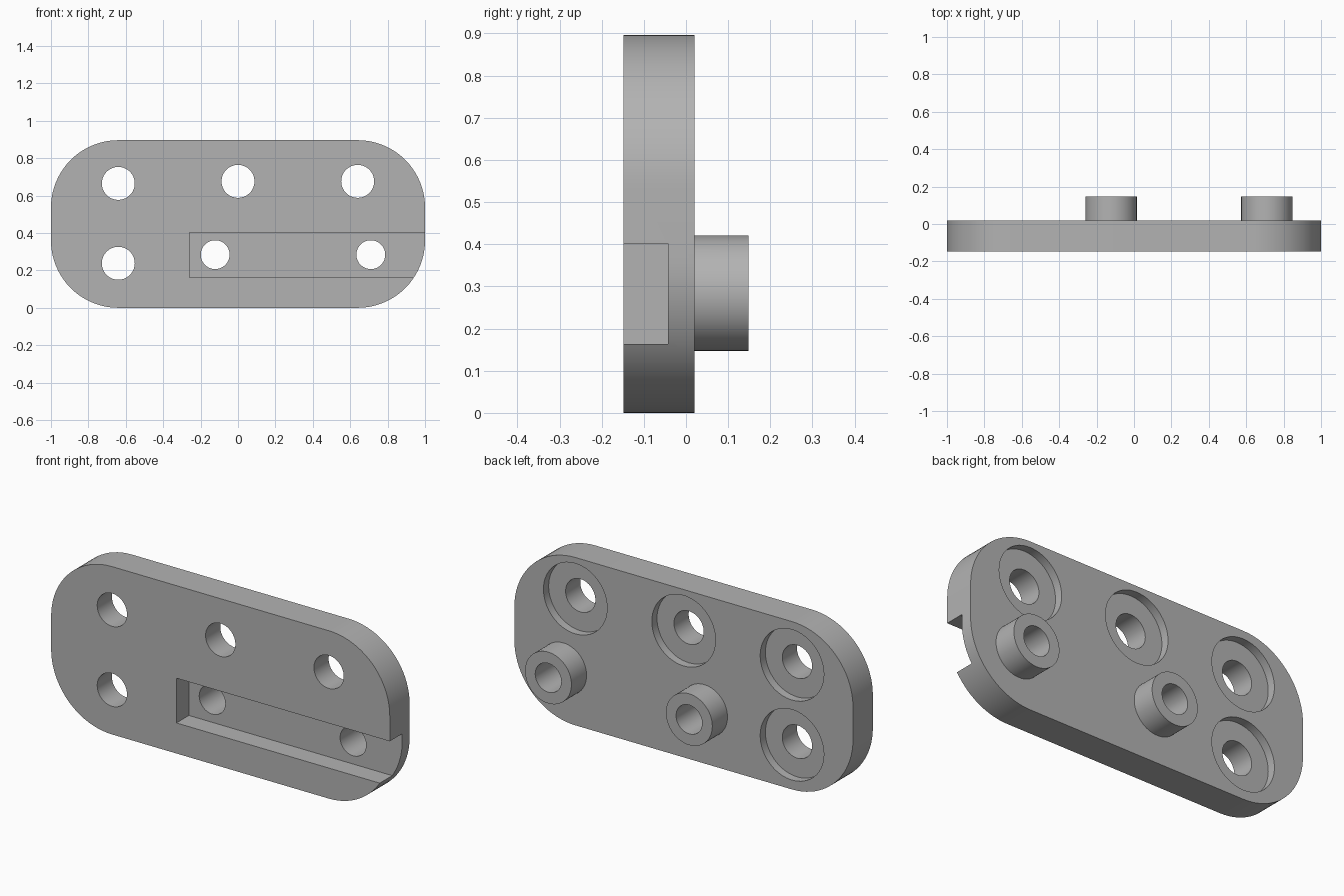
import bpy
import bmesh
import math

cube = bpy.data.objects.get("Cube")
if cube:
    bpy.data.objects.remove(cube, do_unlink=True)

FRONT, BACK, BOSS_END = -0.148, 0.02, 0.148
HEIGHT, CORNER = 0.896, 0.36

grey = bpy.data.materials.new("plain grey")
grey.use_nodes = True
grey.diffuse_color = (0.45, 0.45, 0.45, 1)
grey.node_tree.nodes["Principled BSDF"].inputs["Base Color"].default_value = grey.diffuse_color


def prism(name, outline, y0, y1):
    """Extrude an x-z outline from y0 to y1."""
    bm = bmesh.new()
    face = bm.faces.new([bm.verts.new((x, y0, z)) for x, z in outline])
    side = bmesh.ops.extrude_face_region(bm, geom=[face])["geom"]
    moved = [v for v in side if isinstance(v, bmesh.types.BMVert)]
    bmesh.ops.translate(bm, verts=moved, vec=(0, y1 - y0, 0))
    bmesh.ops.recalc_face_normals(bm, faces=bm.faces)
    mesh = bpy.data.meshes.new(name)
    bm.to_mesh(mesh)
    bm.free()
    mesh.materials.append(grey)
    obj = bpy.data.objects.new(name, mesh)
    bpy.context.collection.objects.link(obj)
    return obj


def arc(x, z, r, start, sweep, steps):
    angles = [math.radians(start + sweep * i / steps) for i in range(steps + 1)]
    return [(x + r * math.cos(a), z + r * math.sin(a)) for a in angles]


def cylinder(name, x, z, r, y0, y1):
    return prism(name, arc(x, z, r, 0, 360, 64)[:-1], y0, y1)


def combine(target, tool, operation):
    mod = target.modifiers.new(operation, "BOOLEAN")
    mod.operation, mod.solver, mod.object = operation, "EXACT", tool
    bpy.context.view_layer.objects.active = target
    bpy.ops.object.modifier_apply(modifier=mod.name)
    bpy.data.objects.remove(tool, do_unlink=True)


# Plate with four rounded corners
cx, top, bottom = 1 - CORNER, HEIGHT - CORNER, CORNER
corners = [(cx, top, 0), (-cx, top, 90), (-cx, bottom, 180), (cx, bottom, 270)]
outline = [p for x, z, start in corners for p in arc(x, z, CORNER, start, 90, 20)]
plate = prism("mounting_plate", outline, FRONT, BACK)

# Slot in the front, open at the left end
slot = [(-0.26, 0.163), (1.2, 0.163), (1.2, 0.402), (-0.26, 0.402)]
combine(plate, prism("slot_cutter", slot, FRONT - 0.1, -0.043), "DIFFERENCE")

# Screw holes with counterbores in the back
for x, z in [(-0.64, 0.665), (-0.64, 0.238), (0, 0.676), (0.64, 0.676)]:
    combine(plate, cylinder("hole_cutter", x, z, 0.088, -0.3, 0.3), "DIFFERENCE")
    combine(plate, cylinder("bore_cutter", x, z, 0.188, BACK - 0.044, 0.3), "DIFFERENCE")

# Hollow bosses on the back
for x in (-0.122, 0.71):
    combine(plate, cylinder("boss", x, 0.284, 0.137, BACK - 0.03, BOSS_END), "UNION")
    combine(plate, cylinder("boss_hole_cutter", x, 0.284, 0.077, -0.3, 0.3), "DIFFERENCE")

bpy.ops.object.select_all(action="DESELECT")
plate.select_set(True)
bpy.context.view_layer.objects.active = plate
bpy.ops.object.shade_smooth_by_angle(angle=math.radians(30))
